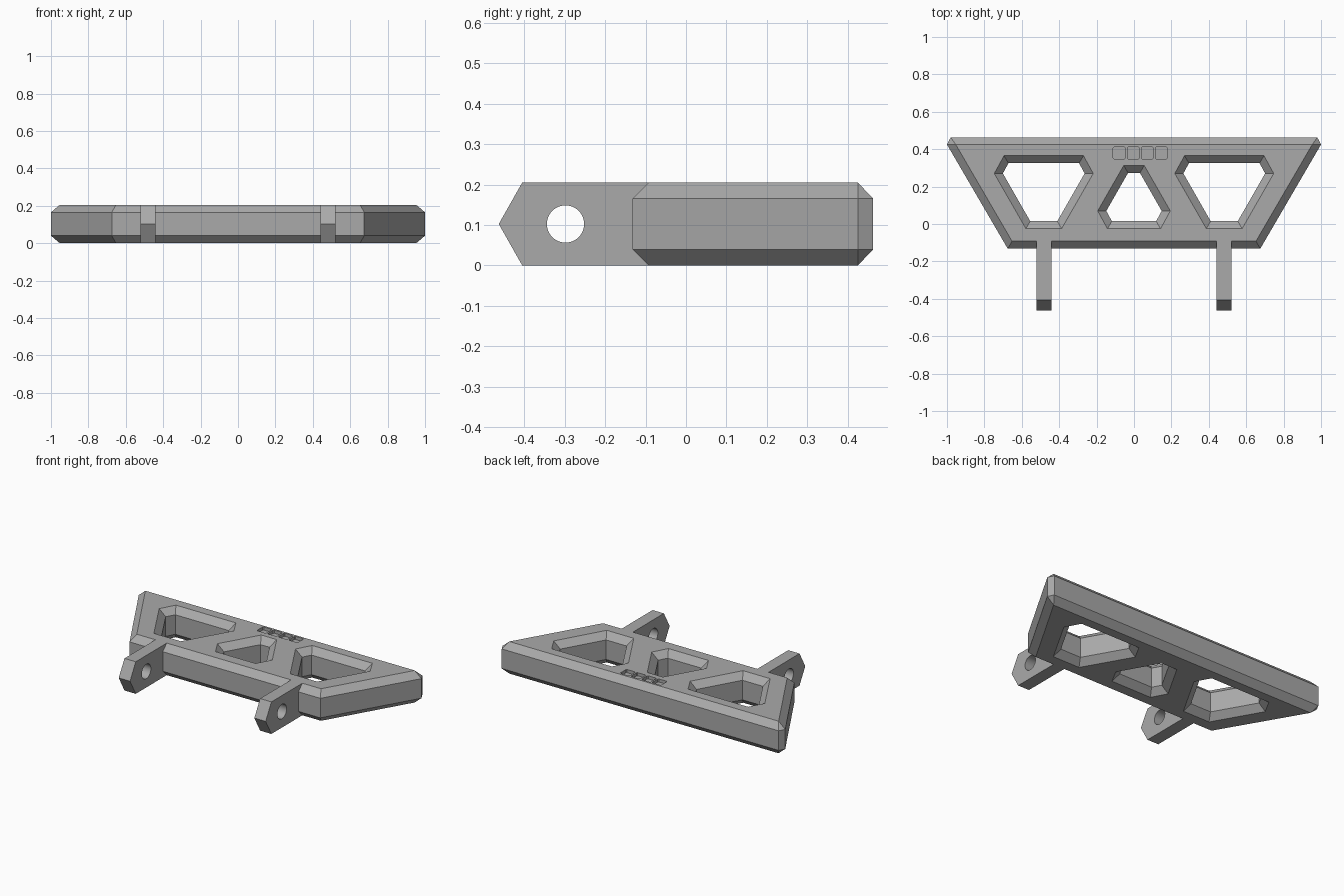
import bpy
import bmesh
import math
from mathutils import Vector

cube = bpy.data.objects.get("Cube")
if cube:
    bpy.data.objects.remove(cube, do_unlink=True)

HEIGHT, BEVEL = 0.205, 0.04
MID = HEIGHT / 2

grey = bpy.data.materials.new("plain grey")
grey.use_nodes = True
grey.diffuse_color = (0.4, 0.4, 0.4, 1)
grey.node_tree.nodes["Principled BSDF"].inputs["Base Color"].default_value = (0.4, 0.4, 0.4, 1)


def finish(name, bm):
    bmesh.ops.recalc_face_normals(bm, faces=bm.faces)
    mesh = bpy.data.meshes.new(name)
    bm.to_mesh(mesh)
    bm.free()
    mesh.materials.append(grey)
    obj = bpy.data.objects.new(name, mesh)
    bpy.context.collection.objects.link(obj)
    return obj


def hull(name, points):
    bm = bmesh.new()
    for p in points:
        bm.verts.new(p)
    bmesh.ops.convex_hull(bm, input=bm.verts)
    bmesh.ops.dissolve_limit(bm, angle_limit=0.01, verts=bm.verts, edges=bm.edges)
    return finish(name, bm)


def loft(name, rings):
    bm = bmesh.new()
    loops = [[bm.verts.new(p) for p in ring] for ring in rings]
    n = len(loops[0])
    for a, b in zip(loops, loops[1:]):
        for i in range(n):
            j = (i + 1) % n
            bm.faces.new((a[i], a[j], b[j], b[i]))
    bm.faces.new(loops[0])
    bm.faces.new(loops[-1])
    return finish(name, bm)


def grow(points, d):
    """Offset a clockwise convex outline outwards by d."""
    pts = [Vector(p) for p in points]
    result = []
    for i, p in enumerate(pts):
        e1 = (p - pts[i - 1]).normalized()
        e2 = (pts[(i + 1) % len(pts)] - p).normalized()
        n1, n2 = Vector((-e1.y, e1.x)), Vector((-e2.y, e2.x))
        result.append(p + (n1 + n2) * d / (1 + n1.dot(n2)))
    return result


def cut(target, cutter):
    cutter.hide_render = True
    mod = target.modifiers.new("cut", "BOOLEAN")
    mod.operation = "DIFFERENCE"
    mod.solver = "EXACT"
    mod.object = cutter
    bpy.context.view_layer.objects.active = target
    bpy.ops.object.modifier_apply(modifier=mod.name)
    bpy.data.objects.remove(cutter, do_unlink=True)


# Trapezoid plate with chamfered rims
rim = [(1, 0.425), (0.98, 0.463), (0.675, -0.132)]
face = [(0.953, 0.425), (0.652, -0.092)]
plate = hull("plate", [(s * x, y, z) for s in (-1, 1)
                       for outline, zs in ((rim, (BEVEL, HEIGHT - BEVEL)), (face, (0, HEIGHT)))
                       for x, y in outline for z in zs])

# Chamfered openings, listed clockwise at their wide rim
side = [(-0.695, 0.365), (-0.27, 0.365), (-0.218, 0.27),
        (-0.387, -0.025), (-0.578, -0.025), (-0.747, 0.27)]
middle = [(-0.055, 0.313), (0.055, 0.313), (0.194, 0.07),
          (0.142, -0.025), (-0.142, -0.025), (-0.194, 0.07)]
mirrored = [(-x, y) for x, y in reversed(side)]
for outline in (side, middle, mirrored):
    rings = [[(p.x, p.y, z) for p in grow(outline, d)]
             for z, d in ((-0.01, 0.01), (BEVEL, -BEVEL),
                          (HEIGHT - BEVEL, -BEVEL), (HEIGHT + 0.01, 0.01))]
    cut(plate, loft("opening_cutter", rings))

# Row of four shallow square recesses near the back edge
for i in range(4):
    cx, cy, r, c = -0.079 + 0.075 * i, 0.38, 0.032, 0.005
    corner = [(r, r - c), (r - c, r), (c - r, r), (-r, r - c),
              (-r, c - r), (c - r, -r), (r - c, -r), (r, c - r)]
    cut(plate, loft("recess_cutter", [[(cx + x, cy + y, z) for x, y in corner]
                                      for z in (HEIGHT - 0.02, HEIGHT + 0.02)]))

# Two pointed mounting lugs with pin holes
profile = [(-0.463, MID), (-0.405, 0), (-0.092, 0), (-0.092, HEIGHT), (-0.405, HEIGHT)]
for name, cx in (("left_lug", 0.48), ("right_lug", -0.48)):
    lug = hull(name, [(cx + w, y, z) for w in (-0.04, 0.04) for y, z in profile])
    angles = [math.tau * i / 40 for i in range(40)]
    cut(lug, loft("pin_cutter", [[(cx + w, -0.298 + 0.046 * math.cos(a), MID + 0.046 * math.sin(a))
                                  for a in angles] for w in (-0.1, 0.1)]))
    bpy.ops.object.select_all(action="DESELECT")
    lug.select_set(True)
    bpy.context.view_layer.objects.active = lug
    bpy.ops.object.shade_smooth_by_angle(angle=math.radians(20))
